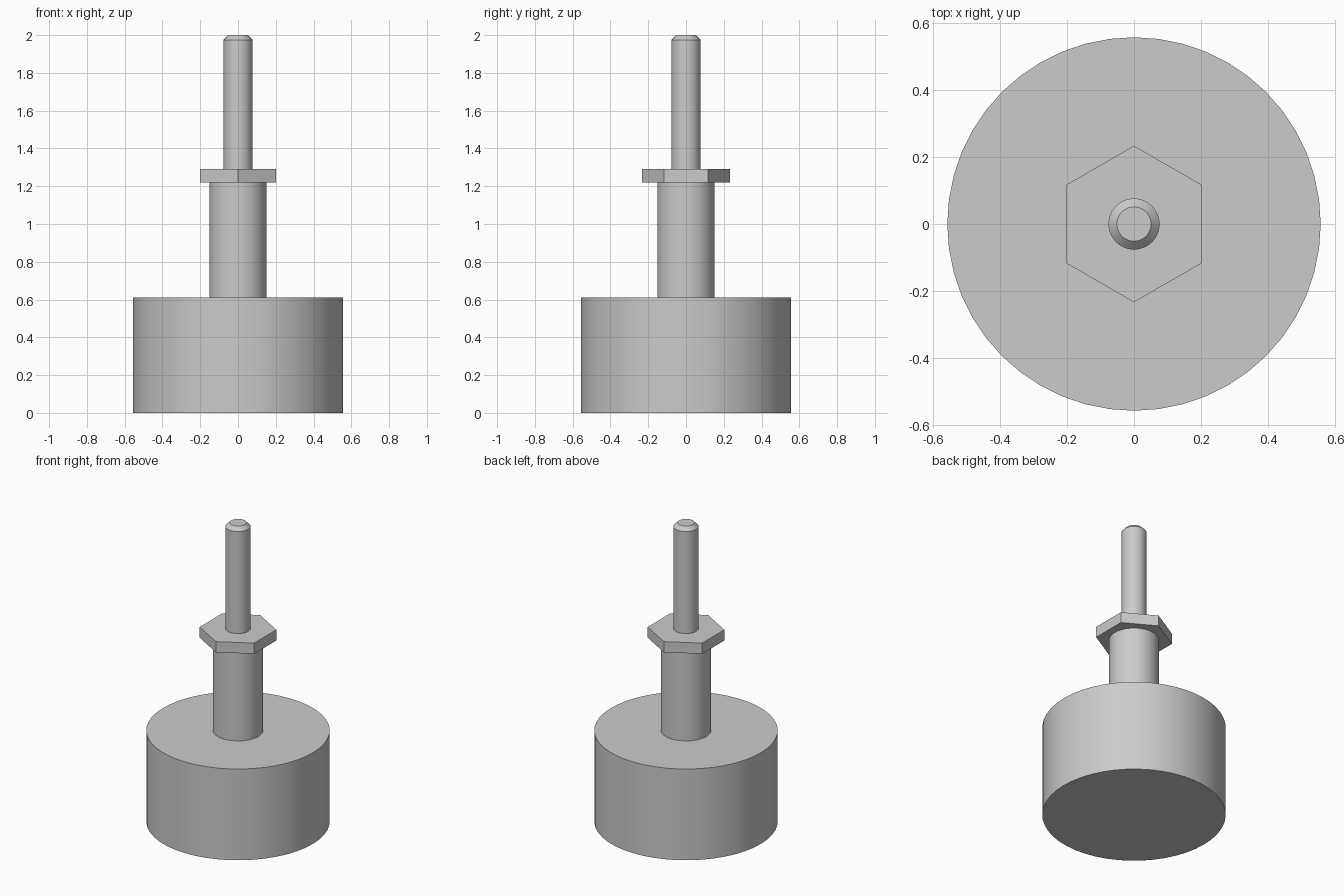
import bpy, bmesh, math

if "Cube" in bpy.data.objects:
    bpy.data.objects.remove(bpy.data.objects["Cube"])

# Single grey metal colour
grey = bpy.data.materials.new("grey_metal")
grey.diffuse_color = (0.6, 0.6, 0.6, 1)
grey.use_nodes = True
grey.node_tree.nodes["Principled BSDF"].inputs["Base Color"].default_value = grey.diffuse_color


def turned(name, profile, sides, smooth=True):
    """Solid of revolution from (radius, z) pairs, capped at both ends."""
    bm = bmesh.new()
    rings = []
    for r, z in profile:
        angles = [math.pi / 2 + 2 * math.pi * i / sides for i in range(sides)]
        rings.append([bm.verts.new((r * math.cos(a), r * math.sin(a), z)) for a in angles])
    for low, high in zip(rings, rings[1:]):
        for i in range(sides):
            j = (i + 1) % sides
            bm.faces.new((low[i], low[j], high[j], high[i]))
    bm.faces.new(rings[0][::-1])
    bm.faces.new(rings[-1])
    mesh = bpy.data.meshes.new(name)
    bm.to_mesh(mesh)
    bm.free()
    mesh.materials.append(grey)
    obj = bpy.data.objects.new(name, mesh)
    bpy.context.collection.objects.link(obj)
    if smooth:
        bpy.ops.object.select_all(action='DESELECT')
        obj.select_set(True)
        bpy.context.view_layer.objects.active = obj
        bpy.ops.object.shade_smooth_by_angle(angle=math.radians(30))
    return obj


# Wide drum at the bottom
turned("base_drum", [(0.556, 0), (0.556, 0.61)], 48)
# Thick collar rising from the drum
turned("collar", [(0.152, 0.61), (0.152, 1.22)], 48)
# Hexagonal nut, points facing front and back
turned("hex_nut", [(0.233, 1.22), (0.233, 1.292)], 6, smooth=False)
# Thin pin with chamfered tip
turned("pin", [(0.076, 1.292), (0.076, 1.975), (0.051, 2.0)], 48)
